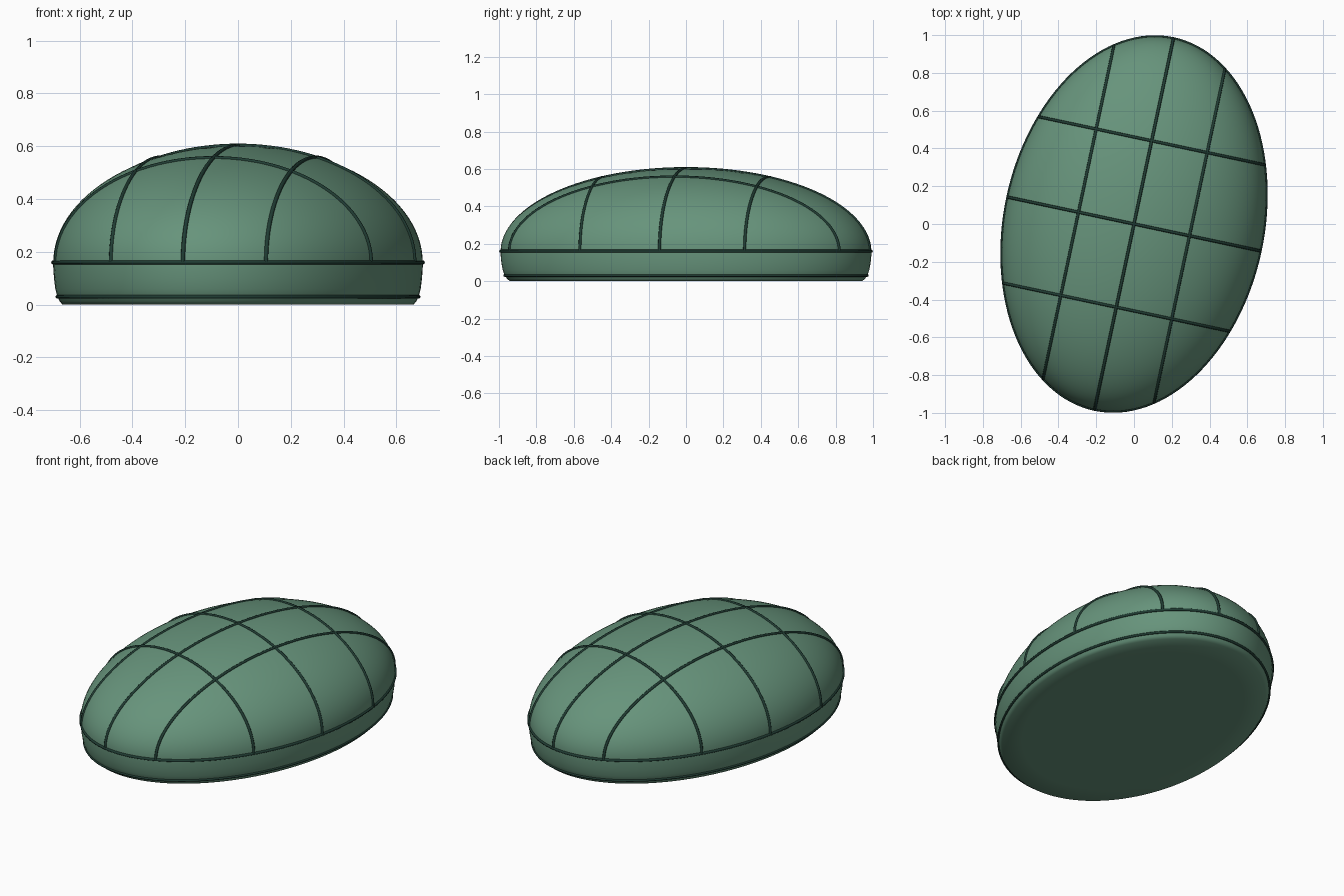
import bpy, bmesh, math
from mathutils import Vector

if "Cube" in bpy.data.objects:
    bpy.data.objects.remove(bpy.data.objects["Cube"])

A, B, H = 0.683, 1.003, 0.442      # half width, half length, dome height
RIM = 0.16                         # height of the widest line
YAW = math.radians(-12)
SEG = 128


def material(name, rgb):
    m = bpy.data.materials.new(name)
    m.diffuse_color = (*rgb, 1)
    m.use_nodes = True
    m.node_tree.nodes["Principled BSDF"].inputs["Base Color"].default_value = m.diffuse_color
    return m


green = material("sage green", (0.135, 0.295, 0.2))
dark = material("dark green", (0.014, 0.045, 0.033))


def mesh_object(name, bm, mat):
    bmesh.ops.recalc_face_normals(bm, faces=bm.faces)
    me = bpy.data.meshes.new(name)
    bm.to_mesh(me)
    bm.free()
    me.materials.append(mat)
    ob = bpy.data.objects.new(name, me)
    ob.rotation_euler.z = YAW
    bpy.context.collection.objects.link(ob)
    bpy.context.view_layer.objects.active = ob
    ob.select_set(True)
    bpy.ops.object.shade_smooth_by_angle(angle=math.radians(50))
    ob.select_set(False)
    return ob


def tube(name, pts, radius, cyclic=False):
    """Round cord following a list of points."""
    cu = bpy.data.curves.new(name, 'CURVE')
    cu.dimensions = '3D'
    cu.bevel_depth = radius
    cu.bevel_resolution = 2
    cu.use_fill_caps = True
    sp = cu.splines.new('POLY')
    sp.points.add(len(pts) - 1)
    for p, co in zip(sp.points, pts):
        p.co = (*co, 1)
    sp.use_cyclic_u = cyclic
    cu.materials.append(dark)
    ob = bpy.data.objects.new(name, cu)
    ob.rotation_euler.z = YAW
    bpy.context.collection.objects.link(ob)


def ellipse(scale, z, n=SEG):
    return [Vector((A * scale * math.cos(2 * math.pi * i / n),
                    B * scale * math.sin(2 * math.pi * i / n), z)) for i in range(n)]


# Body: oval base with a rounded lower edge, rising into a dome
profile = [(0.8, 0), (0.95, 0), (0.965, 0.012), (0.978, 0.03), (0.989, 0.06),
           (0.996, 0.1), (1, 0.14)]
STEPS = 28
for k in range(STEPS):
    t = math.pi / 2 * k / STEPS
    profile.append((math.cos(t), RIM + H * math.sin(t)))
bm = bmesh.new()
rings = [[bm.verts.new(p) for p in ellipse(s, z)] for s, z in profile]
for lo, hi in zip(rings, rings[1:]):
    for i in range(SEG):
        j = (i + 1) % SEG
        bm.faces.new((lo[i], lo[j], hi[j], hi[i]))
bm.faces.new(rings[0])
top = bm.verts.new((0, 0, RIM + H))
for i in range(SEG):
    bm.faces.new((rings[-1][i], rings[-1][(i + 1) % SEG], top))
mesh_object("domed_body", bm, green)

# Piping around the widest line and the lower edge
tube("rim_piping", ellipse(1, RIM), 0.008, True)
tube("base_piping", ellipse(0.978, 0.03), 0.007, True)


# Seams: planar arcs over the dome in both directions
def seam(name, offset, lengthwise):
    across, along = (A, B) if lengthwise else (B, A)
    f = math.sqrt(1 - (offset / across) ** 2)
    pts = []
    for i in range(65):
        t = math.pi * i / 64
        u, z = along * f * math.cos(t), RIM + H * f * math.sin(t)
        pts.append((offset, u, z) if lengthwise else (u, offset, z))
    tube(name, pts, 0.008)


for k in (-1, 0, 1):
    seam(f"long_seam_{k + 2}", 0.3 * k, True)
    seam(f"cross_seam_{k + 2}", 0.45 * k, False)
